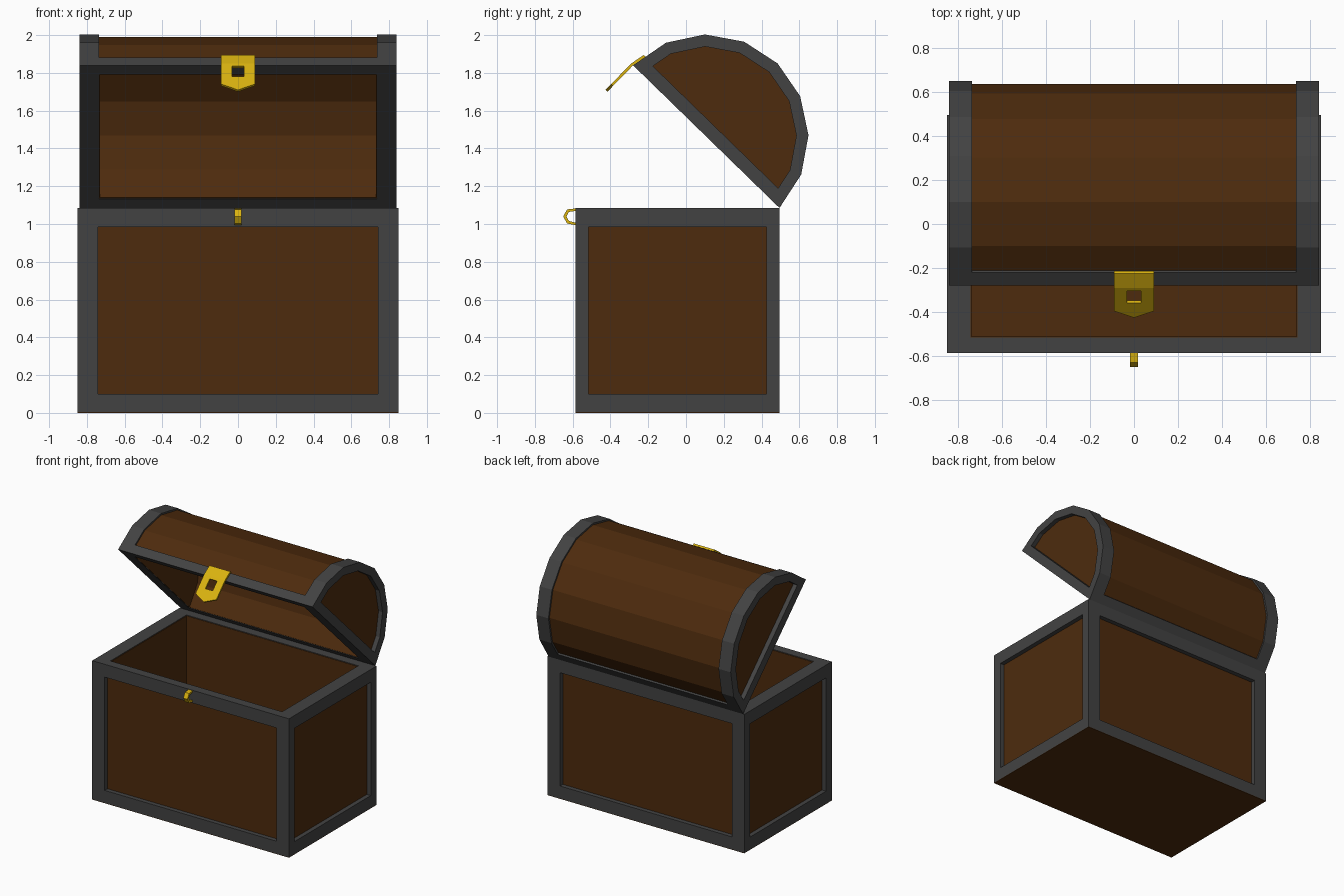
import bpy, bmesh, math

if "Cube" in bpy.data.objects:
    bpy.data.objects.remove(bpy.data.objects["Cube"])


def material(name, color):
    m = bpy.data.materials.new(name)
    m.diffuse_color = (*color, 1)
    m.use_nodes = True
    m.node_tree.nodes["Principled BSDF"].inputs["Base Color"].default_value = m.diffuse_color
    return m


WOOD = material("wood", (0.075, 0.024, 0.004))
IRON = material("iron", (0.055, 0.055, 0.055))
GOLD = material("gold", (0.7, 0.45, 0.005))
HINGE, ANGLE = (0, 0.495, 1.085), math.radians(-44.25)


def finish(name, bm, mat, lid=False):
    bmesh.ops.recalc_face_normals(bm, faces=bm.faces)
    me = bpy.data.meshes.new(name)
    bm.to_mesh(me)
    bm.free()
    me.materials.append(mat)
    ob = bpy.data.objects.new(name, me)
    bpy.context.collection.objects.link(ob)
    if lid:
        ob.location = HINGE
        ob.rotation_euler.x = ANGLE
    return ob


def along_x(p, w):
    return (w, p[0], p[1])


def along_y(p, w):
    return (p[0], w, p[1])


def ring(name, outer, inner, a, b, mat, lid=False, place=along_x, closed=True):
    """Band between two matching outlines, extruded from a to b."""
    bm = bmesh.new()
    L = [[bm.verts.new(place(p, w)) for p in loop]
         for loop, w in ((outer, a), (inner, a), (inner, b), (outer, b))]
    n = len(outer)
    for i in range(n if closed else n - 1):
        j = (i + 1) % n
        for k in range(4):
            A, B = L[k], L[(k + 1) % 4]
            bm.faces.new((A[i], A[j], B[j], B[i]))
    if not closed:
        for i in (0, n - 1):
            bm.faces.new([l[i] for l in L])
    return finish(name, bm, mat, lid)


def prism(name, outline, a, b, mat, lid=False, place=along_x):
    bm = bmesh.new()
    A = [bm.verts.new(place(p, a)) for p in outline]
    B = [bm.verts.new(place(p, b)) for p in outline]
    bm.faces.new(A)
    bm.faces.new(B[::-1])
    for i in range(len(A)):
        j = (i + 1) % len(A)
        bm.faces.new((A[i], A[j], B[j], B[i]))
    return finish(name, bm, mat, lid)


def box(name, x, y, z, mat):
    return prism(name, [(y[0], z[0]), (y[1], z[0]), (y[1], z[1]), (y[0], z[1])], *x, mat)


# Chest base: footprint, rim widths
X, F, B, TOP = 0.85, -0.585, 0.495, 1.085
RX, RY, RZ, REC = 0.108, 0.07, 0.1, 0.035

# iron frame: corner posts and edge bars
for z0, z1, lvl in ((0.004, RZ, "bottom"), (TOP - RZ, TOP, "top")):
    for y0, side in ((F, "front"), (B - RY, "back")):
        box(f"{lvl}_{side}_bar", (-X, X), (y0, y0 + RY), (z0, z1), IRON)
    for s, side in ((-1, "left"), (1, "right")):
        box(f"{lvl}_{side}_bar", sorted((s * X, s * (X - RX))), (F + RY, B - RY), (z0, z1), IRON)
for s, side in ((-1, "left"), (1, "right")):
    for y0, end in ((F, "front"), (B - RY, "back")):
        box(f"{end}_{side}_post", sorted((s * X, s * (X - RX))), (y0, y0 + RY),
            (RZ, TOP - RZ), IRON)

# wooden walls, recessed outside and lining the frame inside
wt, e = TOP - 0.005, 0.004
for s, side in ((-1, "left"), (1, "right")):
    box(f"{side}_wall", sorted((s * (X - REC), s * (X - RX - e))), (F + REC, B - REC),
        (0.01, wt), WOOD)
box("front_wall", (-X + REC, X - REC), (F + REC, F + RY + e), (0.01, wt), WOOD)
box("back_wall", (-X + REC, X - REC), (B - RY - e, B - REC), (0.01, wt), WOOD)
box("floor", (-X + REC, X - REC), (F + REC, B - REC), (0.004, 0.04), WOOD)
box("underside", (-X, X), (F, B), (0, 0.004), WOOD)

# Lid: built closed around the hinge line, then swung open
R, N, LX, IX = 0.541, 8, 0.84, 0.735


def arch(r, base=0.0):
    """Half round outline of 8 sides, its ends trimmed at height base."""
    p = [(r * math.cos(math.pi * i / N), r * math.sin(math.pi * i / N)) for i in range(N + 1)]
    t = base / p[1][1]
    ex = r + (p[1][0] - r) * t
    p[0], p[-1] = (ex, base), (-ex, base)
    return [(y - R, z) for y, z in p]


ring("lid_barrel", arch(0.528, 0.004), arch(0.468, 0.004), -IX, IX, WOOD, True, closed=False)
for s, side in ((-1, "left"), (1, "right")):
    ring(f"lid_{side}_band", arch(R), arch(0.477, 0.07), s * IX, s * LX, IRON, True)
    prism(f"lid_{side}_panel", arch(0.477, 0.004), s * (IX - e), s * (LX - REC), WOOD, True)
    strip = [(R, 0), (R - 0.0139, 0.07), (0.475, 0.07), (0.472, 0)]
    prism(f"lid_{'front' if s < 0 else 'back'}_strip",
          [(s * y - R, z) for y, z in strip], -IX, IX, IRON, True)

# Gold hasp on the lid: bent tab plus pointed plate with a square hole
prism("hasp_tab", [(-1.082, 0), (-1.096, 0), (-1.08, 0.078), (-1.066, 0.078)],
      -0.09, 0.09, GOLD, True)
ring("hasp_plate",
     [(-0.09, 0), (0.09, 0), (0.09, -0.152), (0, -0.195), (-0.09, -0.152)],
     [(-0.032, -0.02), (0.032, -0.02), (0.032, -0.098), (0, -0.098), (-0.032, -0.098)],
     -1.082, -1.096, GOLD, True, place=along_y)

# Gold staple on the base
ring("staple",
     [(-0.58, 1.083), (-0.63, 1.077), (-0.65, 1.04), (-0.63, 1.003), (-0.58, 0.993)],
     [(-0.58, 1.07), (-0.62, 1.064), (-0.633, 1.04), (-0.62, 1.016), (-0.58, 1.006)],
     -0.018, 0.018, GOLD, closed=False)
